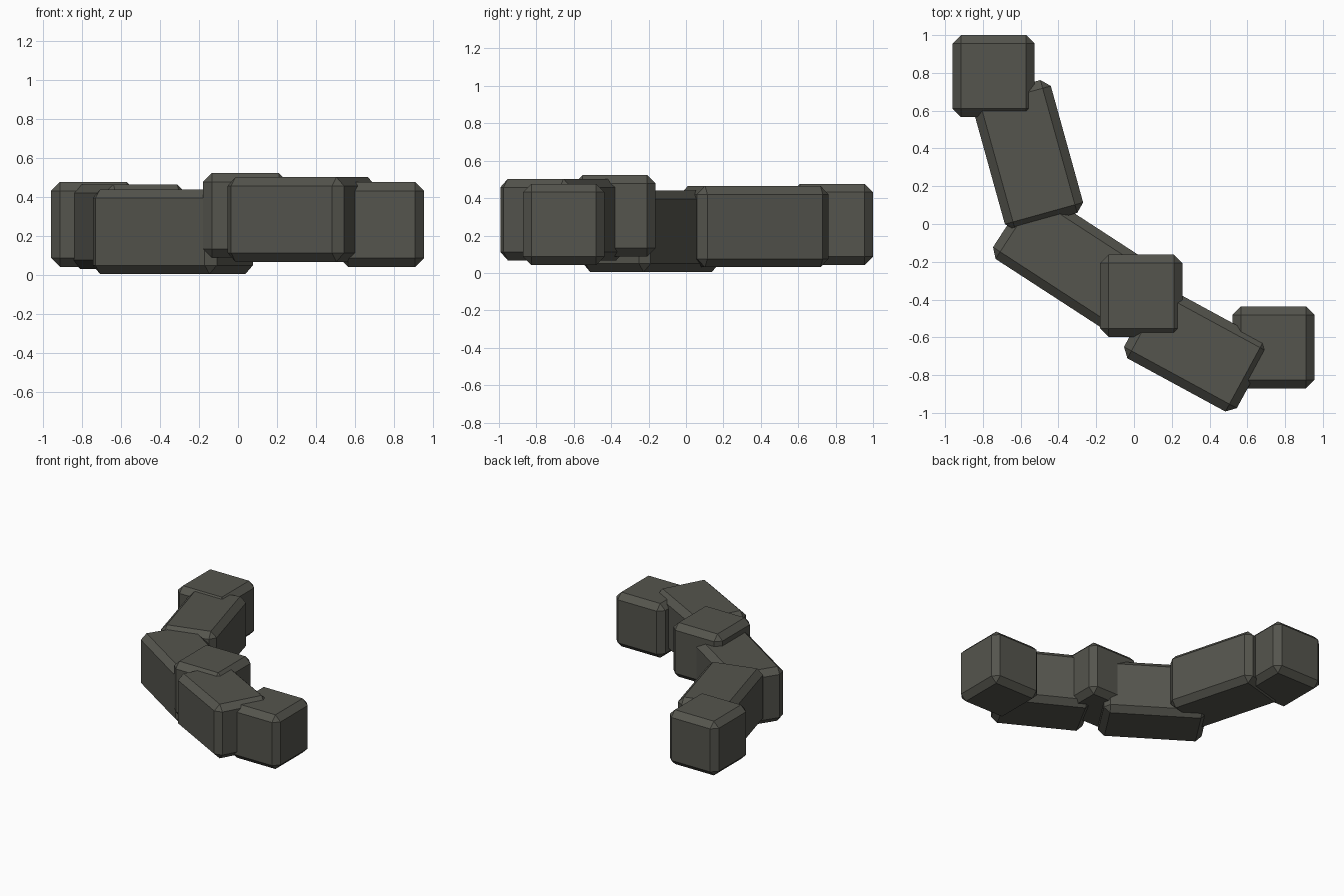
import bpy, bmesh
from math import radians
from mathutils import Matrix

if "Cube" in bpy.data.objects:
    bpy.data.objects.remove(bpy.data.objects["Cube"])

# Flat-shaded stone with a single chamfer on every edge
def stone(name, center, size, angle=0.0, bevel=0.045):
    bm = bmesh.new()
    bmesh.ops.create_cube(bm, size=1.0, matrix=Matrix.Diagonal((*size, 1.0)))
    bmesh.ops.bevel(bm, geom=bm.edges[:], offset=bevel, offset_type='OFFSET',
                    segments=1, affect='EDGES', profile=0.5)
    mesh = bpy.data.meshes.new(name)
    bm.to_mesh(mesh)
    bm.free()
    ob = bpy.data.objects.new(name, mesh)
    ob.location = center
    ob.rotation_euler.z = radians(angle)
    bpy.context.collection.objects.link(ob)
    mat = bpy.data.materials.get("dark_stone")
    if mat is None:
        mat = bpy.data.materials.new("dark_stone")
        mat.diffuse_color = (0.09, 0.09, 0.075, 1)
        mat.use_nodes = True
        mat.node_tree.nodes["Principled BSDF"].inputs["Base Color"].default_value = mat.diffuse_color
    mesh.materials.append(mat)
    return ob

# Short square stones
W = 0.435
for name, c in (("end_stone_back", (-0.743, 0.783, 0.259)),
                ("middle_stone", (0.038, -0.38, 0.306)),
                ("end_stone_front", (0.738, -0.653, 0.259))):
    stone(name, c, (W, W, W))

# Long stones forming the curved border
for name, c, length, a in (("long_stone_back", (-0.562, 0.365, 0.248), 0.73, -74.5),
                           ("long_stone_middle", (-0.335, -0.187, 0.222), 0.76, -33),
                           ("long_stone_front", (0.327, -0.663, 0.285), 0.68, -28.5)):
    stone(name, c, (length, 0.43, W), a)
